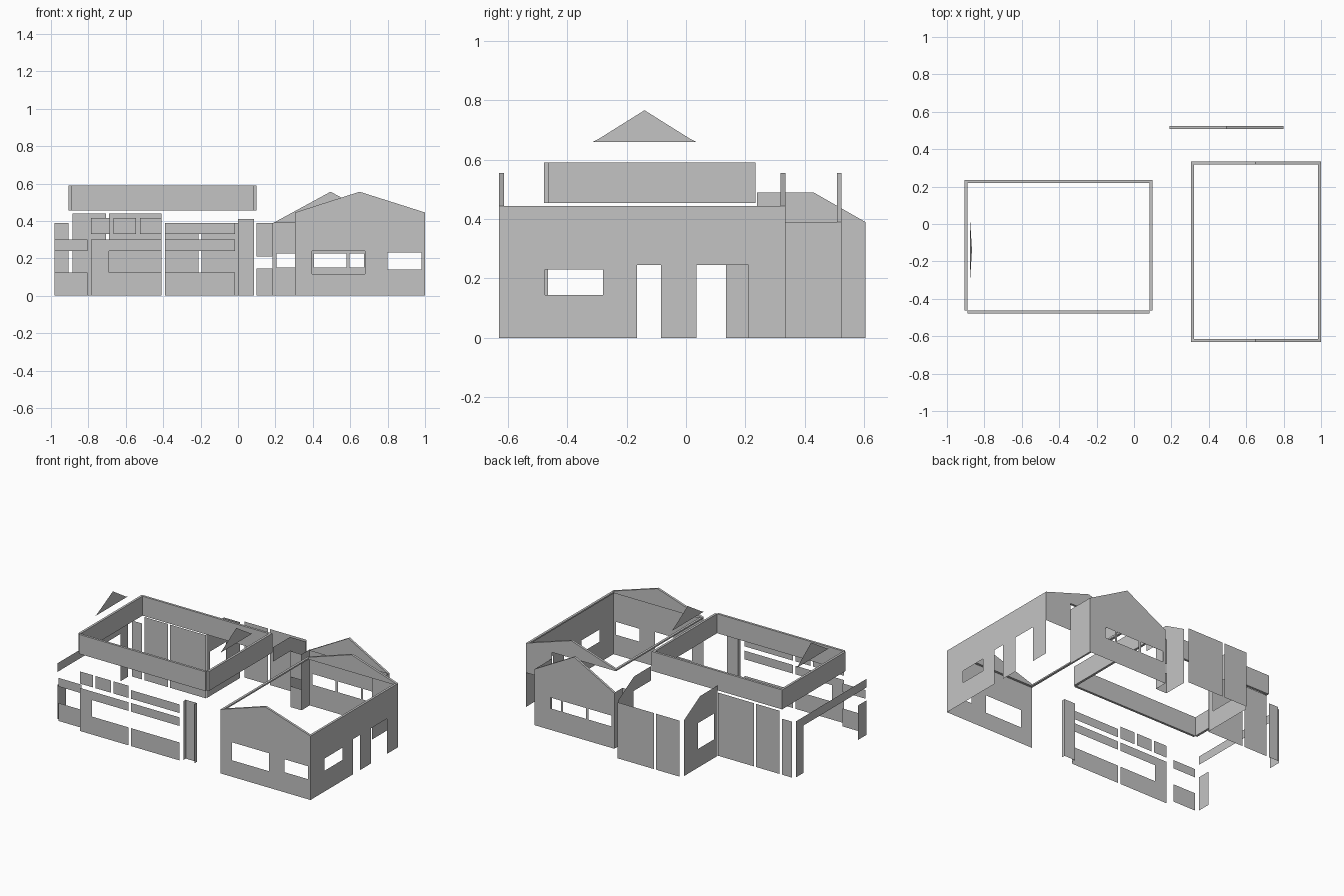
import bpy
import bmesh

cube = bpy.data.objects.get("Cube")
if cube:
    bpy.data.objects.remove(cube, do_unlink=True)

grey = bpy.data.materials.new("plain_grey")
grey.use_nodes = True
grey.diffuse_color = (0.55, 0.55, 0.55, 1)
grey.node_tree.nodes["Principled BSDF"].inputs["Base Color"].default_value = (0.55, 0.55, 0.55, 1)


def finish(name, bm):
    mesh = bpy.data.meshes.new(name)
    bm.to_mesh(mesh)
    bm.free()
    mesh.materials.append(grey)
    ob = bpy.data.objects.new(name, mesh)
    bpy.context.collection.objects.link(ob)
    return ob


def point(axis, at, u, z):
    """Point on a vertical plane facing the given axis."""
    return (at, u, z) if axis == "x" else (u, at, z)


def sheet(name, axis, at, outline, lean=0):
    """Flat upright sheet, optionally tilted by height."""
    bm = bmesh.new()
    base = min(z for u, z in outline)
    bm.faces.new([bm.verts.new(point(axis, at + lean * (z - base), u, z)) for u, z in outline])
    return finish(name, bm)


def wall(name, axis, at, u0, u1, z0, z1, holes=()):
    """Flat upright wall, gridded so that the openings can be left out."""
    us = sorted({u0, u1, *[v for h in holes for v in h[:2]]})
    zs = sorted({z0, z1, *[v for h in holes for v in h[2:]]})
    bm = bmesh.new()
    for a, b in zip(us, us[1:]):
        for c, d in zip(zs, zs[1:]):
            mu, mz = (a + b) / 2, (c + d) / 2
            if any(h[0] < mu < h[1] and h[2] < mz < h[3] for h in holes):
                continue
            bm.faces.new([bm.verts.new(point(axis, at, u, z))
                          for u, z in ((a, c), (b, c), (b, d), (a, d))])
    bmesh.ops.remove_doubles(bm, verts=bm.verts, dist=0.0001)
    bmesh.ops.dissolve_limit(bm, angle_limit=0.01, verts=bm.verts, edges=bm.edges)
    return finish(name, bm)


def slab(name, axis, p0, p1, outline):
    """Solid made by pushing an outline from p0 to p1."""
    bm = bmesh.new()
    ends = [[bm.verts.new(point(axis, p, u, z)) for u, z in outline] for p in (p0, p1)]
    bm.faces.new(ends[0])
    bm.faces.new(ends[1][::-1])
    n = len(outline)
    for i in range(n):
        j = (i + 1) % n
        bm.faces.new((ends[0][i], ends[1][i], ends[1][j], ends[0][j]))
    bmesh.ops.recalc_face_normals(bm, faces=bm.faces)
    return finish(name, bm)


def rect(a, b, c, d):
    return [(a, c), (b, c), (b, d), (a, d)]


T = 0.016

# Raised ring above the left part
for name, x in (("ring_right_side", -0.905), ("ring_left_side", 0.1 - T)):
    slab(name, "x", x, x + T, rect(-0.463, 0.235, 0.455, 0.59))
for name, y in (("ring_front", -0.478), ("ring_back", 0.235 - T)):
    slab(name, "y", y, y + T, rect(-0.889, 0.084, 0.455, 0.59))

# Floating end gables above the ring
flared = [(-0.315, 0.66), (0.035, 0.66), (0.01, 0.673), (-0.14, 0.767), (-0.29, 0.673)]
sheet("floating_gable_right", "x", -0.877, flared, 0.1)
sheet("floating_gable_left", "x", 0.085, flared)

# Large wing: lower walls with openings
wall("wing_front_wall", "y", -0.63, 0.305, 1.0, 0, 0.435,
     [(0.395, 0.68, 0.115, 0.24), (0.8, 0.98, 0.14, 0.23)])
wall("wing_side_wall", "x", 1.0, -0.63, 0.335, 0, 0.435,
     [(-0.475, -0.28, 0.145, 0.23), (-0.165, -0.085, 0, 0.245), (0.035, 0.21, 0, 0.245)])
wall("wing_back_wall", "y", 0.335, 0.8, 1.0, 0.24, 0.435)

# Large wing: thick gable tops and eave beams
gable = [(0.305, 0.435), (1.0, 0.435), (1.0, 0.445), (0.65, 0.556), (0.305, 0.445)]
slab("wing_front_gable", "y", -0.63, -0.63 + T, gable)
slab("wing_back_gable", "y", 0.335 - T, 0.335, gable)
for name, x in (("wing_inner_eave", 0.305), ("wing_outer_eave", 1.0 - T)):
    slab(name, "x", x, x + T, rect(-0.63 + T, 0.335 - T, 0.435, 0.445))

# Rear extension with a row of windows
wall("rear_wall", "y", 0.525, 0.185, 0.8, 0, 0.39,
     [(a, b, 0.15, 0.225) for a, b in ((0.205, 0.385), (0.405, 0.58), (0.595, 0.675))])
slab("rear_gable", "y", 0.525 - T, 0.525, [(0.19, 0.39), (0.8, 0.39), (0.495, 0.556)])
wall("rear_side_wall", "x", 0.8, 0.335, 0.525, 0, 0.39)
wall("rear_return_wall", "x", 0.185, 0.435, 0.525, 0, 0.39)
wall("rear_link_wall", "y", 0.435, 0.1, 0.185, 0, 0.39, [(0.1, 0.185, 0.145, 0.21)])

# Rear projection: sloping tops over side walls, two back panels
slope = [(0.24, 0.39), (0.605, 0.39), (0.43, 0.49), (0.24, 0.49)]
for name, x in (("projection_right", -0.41), ("projection_left", 0.1)):
    sheet(name + "_top", "x", x, slope)
wall("projection_right_wall", "x", -0.41, 0.24, 0.605, 0, 0.39, [(0.28, 0.455, 0.13, 0.31)])
wall("projection_left_wall", "x", 0.1, 0.435, 0.605, 0, 0.39)
wall("projection_back_panel_a", "y", 0.63, -0.39, -0.21, 0, 0.39)
wall("projection_back_panel_b", "y", 0.63, -0.195, 0.085, 0, 0.39)

# Back panels of the left part
for i, (a, b, top) in enumerate(((-0.69, -0.41, 0.44), (-0.885, -0.705, 0.44), (-0.98, -0.905, 0.39))):
    wall(f"back_panel_{i}", "y", 0.235, a, b, 0, top)

# Front strips of the left part
for i, (a, b) in enumerate(((-0.785, -0.41), (-0.39, -0.015))):
    wall(f"front_sill_{i}", "y", -0.62, a, b, 0, 0.125)
    wall(f"front_rail_{i}", "y", -0.62, a, b, 0.24, 0.3)
wall("front_post", "y", -0.62, -0.785, -0.69, 0.125, 0.24)
wall("front_top_rail", "y", -0.62, -0.39, -0.015, 0.33, 0.39)
for i, (a, b) in enumerate(((-0.785, -0.685), (-0.665, -0.545), (-0.525, -0.41))):
    wall(f"front_small_panel_{i}", "y", -0.62, a, b, 0.33, 0.415)
wall("corner_sill", "y", -0.575, -0.98, -0.805, 0, 0.125)
wall("corner_rail", "y", -0.575, -0.98, -0.805, 0.24, 0.3)

# Pillar by the gap
wall("pillar_back", "y", -0.575, 0, 0.085, 0, 0.41)
for name, x in (("pillar_right", 0), ("pillar_left", 0.085)):
    wall(name, "x", x, -0.602, -0.575, 0, 0.41)

# Far side: two posts and a top rail
wall("side_back_post", "x", -1.0, 0.135, 0.22, 0, 0.39)
wall("side_front_post", "x", -1.0, -0.56, -0.465, 0, 0.24)
wall("side_rail", "x", -1.0, -0.56, 0.135, 0.33, 0.39)
